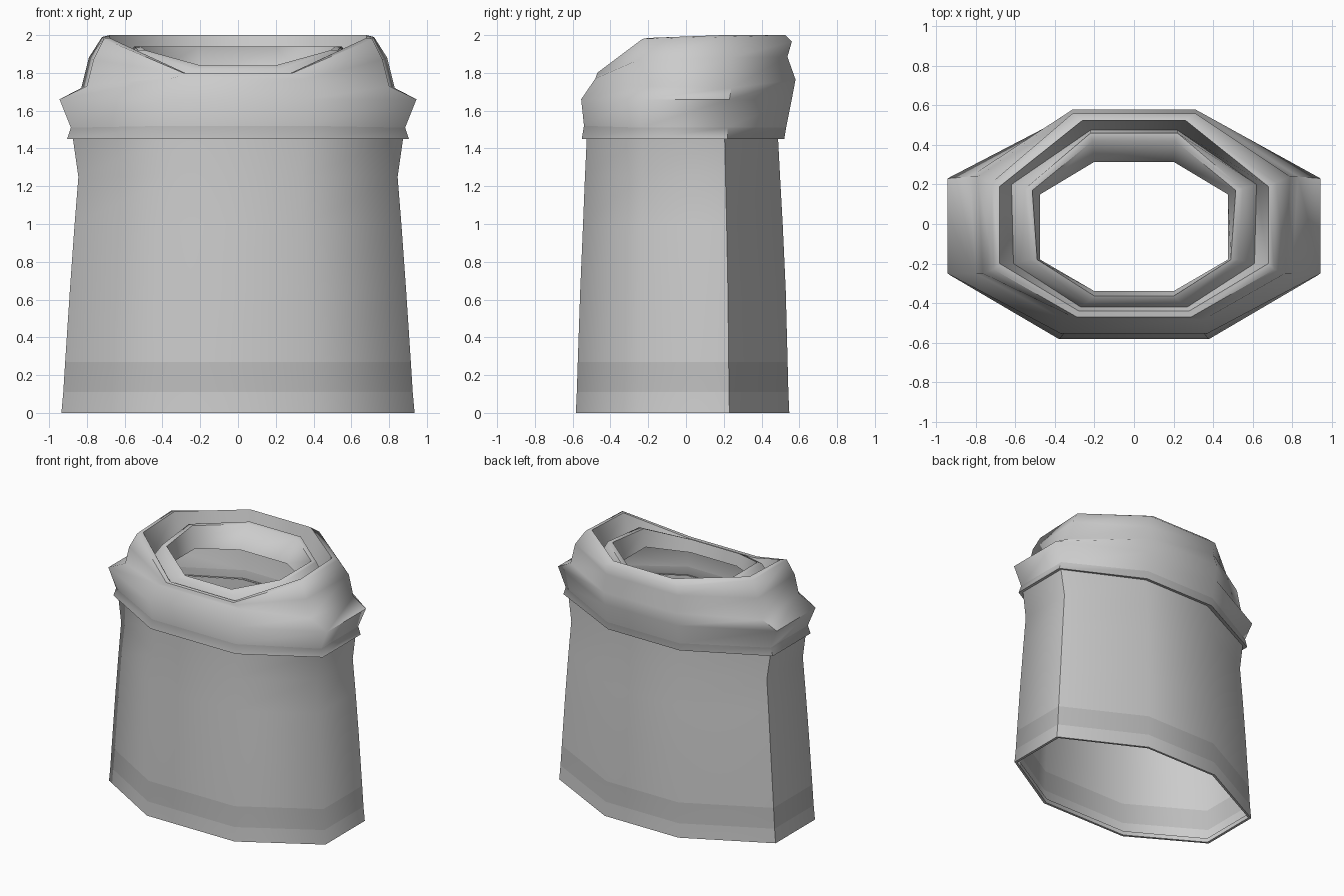
import bpy, math

trim_mat = bpy.data.materials.new("dark_trim")
trim_mat.diffuse_color = (0.5, 0.5, 0.5, 1)
cloth_mat = bpy.data.materials.new("cloth")
cloth_mat.diffuse_color = (0.8, 0.8, 0.8, 1)


def half(w, yf, yb, z):
    """Right half of an eight-sided section, front to back."""
    return [(0.405 * w, yf, z), (w, 0.44 * yf, z), (w, 0.42 * yb, z), (0.34 * w, yb, z)]


def loft(name, halves, dark=()):
    """Mirror each half section in x and skin the rings; dark = indices of trim bands."""
    verts, faces, mats = [], [], []
    for h in halves:
        verts += h + [(-x, y, z) for x, y, z in reversed(h)]
    for r in range(len(halves) - 1):
        for i in range(8):
            a, b = r * 8 + i, r * 8 + (i + 1) % 8
            faces.append((a, b, b + 8, a + 8))
            mats.append(1 if r in dark else 0)
    me = bpy.data.meshes.new(name)
    me.from_pydata(verts, [], faces)
    me.materials.append(cloth_mat)
    me.materials.append(trim_mat)
    me.polygons.foreach_set("material_index", mats)
    ob = bpy.data.objects.new(name, me)
    bpy.context.collection.objects.link(ob)
    bpy.context.view_layer.objects.active = ob
    ob.select_set(True)
    bpy.ops.object.shade_smooth_by_angle(angle=math.radians(62))
    ob.select_set(False)
    return ob


# Torso tube with a small turned-in hem and a dark hem band
loft("body", [half(*s) for s in [
    (0.91, -0.56, 0.525, 0.03), (0.915, -0.565, 0.53, 0.0), (0.935, -0.583, 0.547, 0.0),
    (0.925, -0.578, 0.542, 0.11), (0.915, -0.573, 0.538, 0.27),
    (0.89, -0.56, 0.528, 0.65), (0.865, -0.545, 0.512, 1.0),
    (0.845, -0.535, 0.498, 1.25), (0.875, -0.525, 0.487, 1.46)]], dark=(3,))

# Rolled cowl: lower trim, bulging fold, then a rim that dips at the front
valley = [(0.27, -0.42, 1.76), (0.61, -0.20, 1.80), (0.62, 0.20, 1.80), (0.22, 0.475, 1.80)]
loft("cowl", [
    half(0.865, -0.52, 0.48, 1.46),
    [(0.37, -0.552, 1.45), (0.905, -0.245, 1.45), (0.905, 0.22, 1.45), (0.31, 0.52, 1.45)],
    [(0.36, -0.54, 1.52), (0.885, -0.24, 1.51), (0.885, 0.22, 1.51), (0.31, 0.53, 1.51)],
    [(0.37, -0.555, 1.66), (0.945, -0.25, 1.66), (0.945, 0.23, 1.66), (0.31, 0.56, 1.66)],
    [(0.36, -0.48, 1.77), (0.80, -0.25, 1.73), (0.83, 0.24, 1.72), (0.31, 0.58, 1.765)],
    [(0.30, -0.475, 1.785), (0.765, -0.25, 1.87), (0.79, 0.24, 1.88), (0.31, 0.537, 1.885)],
    [(0.29, -0.47, 1.80), (0.71, -0.23, 1.98), (0.72, 0.21, 1.99), (0.31, 0.56, 1.965)],
    [(0.28, -0.44, 1.80), (0.68, -0.20, 1.985), (0.68, 0.19, 2.0), (0.26, 0.525, 2.0)],
    valley], dark=(1,))

# Inner neck roll narrowing to the opening
loft("neck_roll", [
    valley,
    [(0.24, -0.40, 1.82), (0.53, -0.18, 1.92), (0.55, 0.18, 1.94), (0.22, 0.46, 1.94)],
    [(0.20, -0.365, 1.84), (0.49, -0.18, 1.92), (0.515, 0.17, 1.94), (0.21, 0.42, 1.94)],
    [(0.20, -0.34, 1.75), (0.475, -0.18, 1.78), (0.475, 0.15, 1.78), (0.20, 0.315, 1.78)]])
